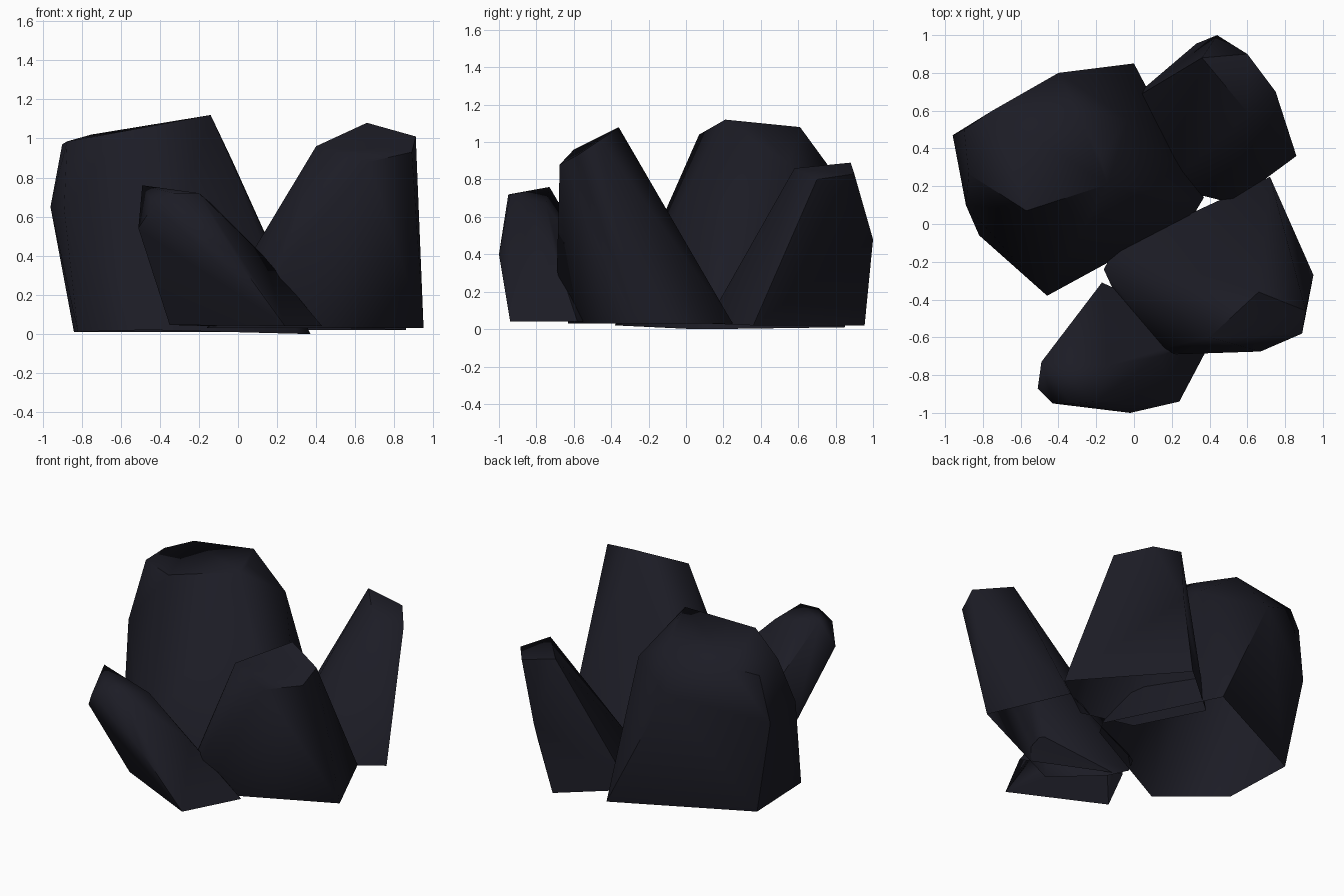
import bpy, bmesh, math

if "Cube" in bpy.data.objects:
    bpy.data.objects.remove(bpy.data.objects["Cube"])

# One dark slate colour for every rock
slate = bpy.data.materials.new("dark_slate")
slate.diffuse_color = (0.0115, 0.0115, 0.0185, 1)
slate.use_nodes = True
slate.node_tree.nodes["Principled BSDF"].inputs["Base Color"].default_value = slate.diffuse_color


def rock(name, base, crown):
    """Chipped boulder, open underneath: hull around its footprint and crown corners."""
    bm = bmesh.new()
    for p in base + crown:
        bm.verts.new(p)
    res = bmesh.ops.convex_hull(bm, input=bm.verts[:])
    junk = {g for g in res["geom_interior"] + res["geom_unused"]
            if isinstance(g, bmesh.types.BMVert)}
    bmesh.ops.delete(bm, geom=list(junk), context='VERTS')
    bmesh.ops.recalc_face_normals(bm, faces=bm.faces[:])
    under = [f for f in bm.faces if all(v.co.z < 0.06 for v in f.verts)]
    bmesh.ops.delete(bm, geom=under, context='FACES')
    bmesh.ops.dissolve_limit(bm, angle_limit=math.radians(3), verts=bm.verts[:], edges=bm.edges[:])
    mesh = bpy.data.meshes.new(name)
    bm.to_mesh(mesh)
    bm.free()
    mesh.materials.append(slate)
    ob = bpy.data.objects.new(name, mesh)
    bpy.context.collection.objects.link(ob)
    bpy.ops.object.select_all(action='DESELECT')
    ob.select_set(True)
    bpy.context.view_layer.objects.active = ob
    bpy.ops.object.shade_smooth_by_angle(angle=math.radians(60))


# Large rock, left
rock("large_rock",
     [(-.84, .44, .01), (-.82, -.06, .01), (-.46, -.38, .02), (.31, .04, 0),
      (.37, .14, 0), (0, .85, .01)],
     [(-.14, .21, 1.12), (-.18, .36, 1.1), (-.31, .61, 1.08), (-.57, .07, 1.04),
      (-.75, .6, 1.02), (-.9, .5, .97), (-.875, .265, .985), (-.89, .10, .64),
      (-.96, .47, .65), (-.4, .8, .82), (-.03, .55, .888)])

# Tall rock, right front
rock("tall_rock",
     [(.95, -.27, .03), (.18, -.63, .03), (-.1, -.37, .03), (-.16, -.24, .03),
      (-.1, -.13, .03), (.72, .25, .03)],
     [(.66, -.36, 1.08), (.4, -.6, .96), (.91, -.46, 1.01), (.89, -.58, .93),
      (.67, -.675, .88), (.22, -.69, .32), (.15, -.66, .3)])

# Back rock, right rear
rock("back_rock",
     [(.86, .36, .02), (.52, .11, .03), (.17, .2, .03), (-.04, .64, .02), (.33, .955, .02)],
     [(.36, .88, .89), (.6, .9, .83), (.75, .7, .80), (.61, .58, .86), (.44, 1.0, .48)])

# Small rock, front
rock("small_rock",
     [(-.35, -.66, .045), (.24, -.94, .04), (.43, -.58, .04), (-.12, -.33, .03), (-.17, -.31, .04)],
     [(-.49, -.73, .76), (-.51, -.87, .54), (-.43, -.95, .66), (-.33, -.95, .72),
      (-.2, -.94, .72), (-.14, -.75, .67), (-.02, -1.0, .4), (.13, -.7, .4)])
